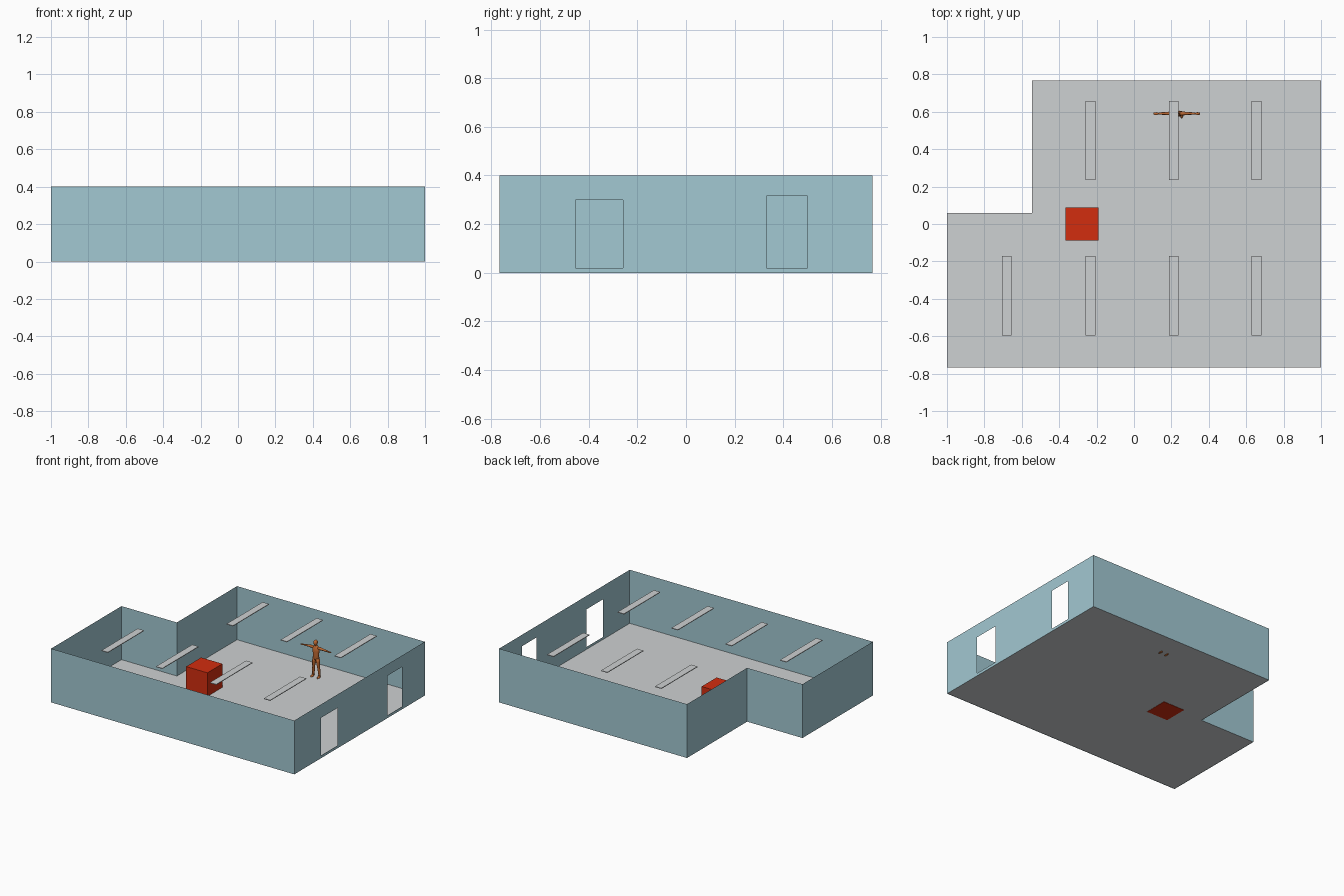
import bpy, bmesh, math
from mathutils import Vector

if "Cube" in bpy.data.objects:
    bpy.data.objects.remove(bpy.data.objects["Cube"])


def material(name, rgb):
    m = bpy.data.materials.new(name)
    lin = [(c / 255 / 12.92) if c < 11 else ((c / 255 + 0.055) / 1.055) ** 2.4 for c in rgb]
    m.diffuse_color = (*lin, 1)
    m.use_nodes = True
    m.node_tree.nodes["Principled BSDF"].inputs["Base Color"].default_value = m.diffuse_color
    return m


WALL = material("pale_blue", (162, 200, 210))
GREY = material("light_grey", (206, 209, 210))
RED = material("red", (210, 45, 15))
SKIN = material("brown_orange", (192, 106, 50))


def finish(bm, name, mat, smooth=False):
    me = bpy.data.meshes.new(name)
    bm.to_mesh(me)
    bm.free()
    me.materials.append(mat)
    for p in me.polygons:
        p.use_smooth = smooth
    ob = bpy.data.objects.new(name, me)
    bpy.context.collection.objects.link(ob)
    return ob


def box(name, lo, hi, mat):
    bm = bmesh.new()
    bmesh.ops.create_cube(bm, size=1)
    for v in bm.verts:
        v.co = Vector([l + (c + 0.5) * (h - l) for c, l, h in zip(v.co, lo, hi)])
    return finish(bm, name, mat)


H = 0.4
PLAN = [(-1, -0.767), (1, -0.767), (1, 0.767), (-0.545, 0.767), (-0.545, 0.06), (-1, 0.06)]

# floor, one L-shaped sheet
bm = bmesh.new()
bm.faces.new([bm.verts.new((x, y, 0.002)) for x, y in PLAN])
finish(bm, "floor", GREY)

# walls as thin sheets; the right wall is a grid with the two doorways left out
DOORS = [(-0.455, -0.26, 0.02, 0.30), (0.33, 0.50, 0.02, 0.315)]
bm = bmesh.new()


def quad(a, b, z0, z1):
    bm.faces.new([bm.verts.new((*p, z)) for p, z in ((a, z0), (b, z0), (b, z1), (a, z1))])


for i, a in enumerate(PLAN):
    b = PLAN[(i + 1) % len(PLAN)]
    if i != 1:
        quad(a, b, 0, H)
        continue
    ys = sorted([a[1], b[1]] + [y for d in DOORS for y in d[:2]])
    zs = [0, 0.02, 0.30, 0.315, H]
    for y0, y1 in zip(ys, ys[1:]):
        for z0, z1 in zip(zs, zs[1:]):
            if not any(d[0] <= y0 < d[1] and d[2] <= z0 < d[3] for d in DOORS):
                quad((1, y0), (1, y1), z0, z1)
bmesh.ops.remove_doubles(bm, verts=bm.verts, dist=1e-5)
finish(bm, "walls", WALL)

# ceiling light panels
for row, (y0, y1, xs) in enumerate([(-0.595, -0.17, (-0.68, -0.232, 0.212, 0.655)),
                                    (0.235, 0.658, (-0.232, 0.212, 0.655))]):
    for k, x in enumerate(xs):
        box(f"light_panel_{row}_{k}", (x - 0.026, y0, H - 0.005), (x + 0.026, y1, H), GREY)

# red crate
box("crate", (-0.365, -0.088, 0), (-0.19, 0.088, 0.177), RED)

# standing figure with outstretched arms
CX, CY = 0.229, 0.59


def loft(name, rings, axis="z", n=12):
    """rings: (x, y, z, radius a, radius b) relative to the figure's foot point"""
    bm = bmesh.new()
    loops = []
    for x, y, z, ra, rb in rings:
        loop = []
        for i in range(n):
            c, s = math.cos(2 * math.pi * i / n), math.sin(2 * math.pi * i / n)
            off = (ra * c, rb * s, 0) if axis == "z" else (0, ra * c, rb * s)
            loop.append(bm.verts.new((CX + x + off[0], CY + y + off[1], z + off[2])))
        loops.append(loop)
    for p, q in zip(loops, loops[1:]):
        for i in range(n):
            j = (i + 1) % n
            bm.faces.new((p[i], p[j], q[j], q[i]))
    bm.faces.new(loops[0][::-1])
    bm.faces.new(loops[-1])
    bmesh.ops.recalc_face_normals(bm, faces=bm.faces)
    return finish(bm, name, SKIN, True)


loft("torso", [(0, 0, 0.128, 0.016, 0.012), (0, 0, 0.142, 0.026, 0.017), (0, 0, 0.165, 0.021, 0.014),
               (0, -0.001, 0.195, 0.027, 0.017), (0, 0.001, 0.215, 0.029, 0.015),
               (0, 0.001, 0.228, 0.018, 0.011), (0, 0, 0.234, 0.009, 0.009), (0, -0.003, 0.246, 0.008, 0.009)])
loft("head", [(0, -0.008, 0.237, 0.005, 0.006), (0, -0.006, 0.243, 0.011, 0.013), (0, -0.005, 0.256, 0.014, 0.017),
              (0, -0.004, 0.267, 0.013, 0.016), (0, -0.004, 0.274, 0.008, 0.010), (0, -0.004, 0.277, 0.002, 0.003)])
for s, side in ((-1, "left"), (1, "right")):
    loft(side + "_leg", [(s * 0.025, 0.003, 0.006, 0.007, 0.008), (s * 0.025, 0.003, 0.02, 0.007, 0.008),
                         (s * 0.023, 0.004, 0.05, 0.010, 0.011), (s * 0.020, 0.0, 0.075, 0.009, 0.010),
                         (s * 0.016, 0.0, 0.115, 0.013, 0.014), (s * 0.013, 0.0, 0.142, 0.013, 0.016)])
    loft(side + "_foot", [(s * 0.026, -0.007, 0.0, 0.008, 0.018), (s * 0.026, -0.007, 0.006, 0.008, 0.018),
                          (s * 0.025, 0.0, 0.014, 0.007, 0.010)])
    loft(side + "_arm", [(s * 0.018, 0.001, 0.217, 0.010, 0.011), (s * 0.036, 0.001, 0.218, 0.010, 0.010),
                         (s * 0.066, 0.001, 0.216, 0.007, 0.007), (s * 0.078, 0.001, 0.215, 0.007, 0.007),
                         (s * 0.100, 0.0, 0.214, 0.0045, 0.0045), (s * 0.110, 0.0, 0.213, 0.008, 0.004),
                         (s * 0.125, 0.0, 0.212, 0.005, 0.002)], axis="x")
